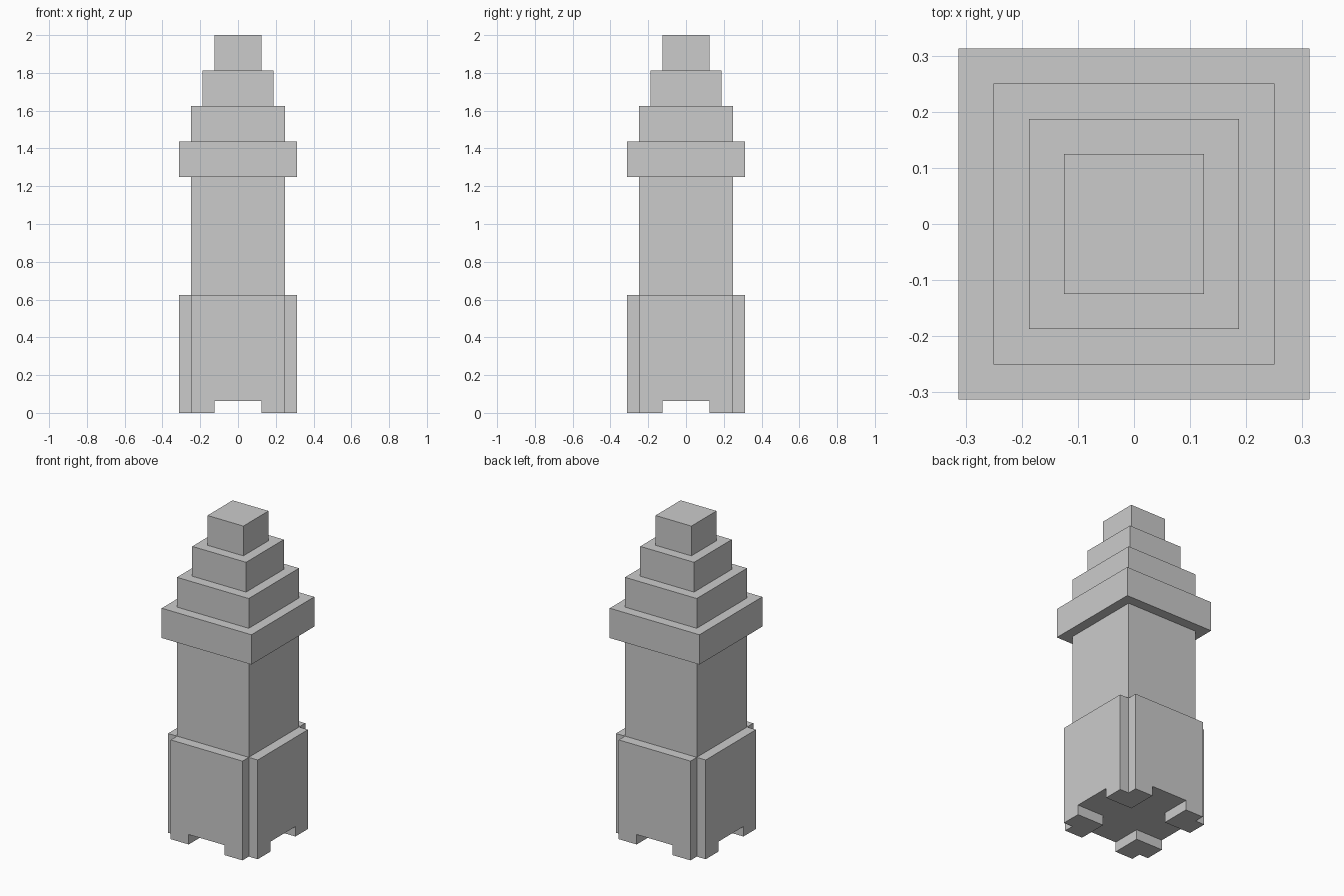
import bpy, bmesh

if "Cube" in bpy.data.objects:
    bpy.data.objects.remove(bpy.data.objects["Cube"])

U = 1 / 16  # block size


def square(h):
    return [(-h, -h), (h, -h), (h, h), (-h, h)]


def four_fold(points):
    """Repeat a run of outline points around the z axis."""
    out = []
    for _ in range(4):
        out += points
        points = [(-y, x) for x, y in points]
    return out


def prism(name, outlines, z0, z1):
    """Extrude one or more flat outlines from z0 to z1 (in blocks)."""
    bm = bmesh.new()
    for pts in outlines:
        face = bm.faces.new([bm.verts.new((x * U, y * U, z0 * U)) for x, y in pts])
        ext = bmesh.ops.extrude_face_region(bm, geom=[face], use_keep_orig=True)
        top = [v for v in ext["geom"] if isinstance(v, bmesh.types.BMVert)]
        bmesh.ops.translate(bm, verts=top, vec=(0, 0, (z1 - z0) * U))
    bmesh.ops.recalc_face_normals(bm, faces=bm.faces)
    mesh = bpy.data.meshes.new(name)
    bm.to_mesh(mesh)
    bm.free()
    obj = bpy.data.objects.new(name, mesh)
    bpy.context.collection.objects.link(obj)
    return obj


# Four corner feet, each with its outer corner notched
foot = [(2, 2), (5, 2), (5, 4), (4, 4), (4, 5), (2, 5)]
feet = [[(x * sx, y * sy) for x, y in foot] for sx in (1, -1) for sy in (1, -1)]
prism("feet", feet, 0, 1)

# Base with notched corners
prism("base", [four_fold([(5, -4), (5, 4), (4, 4)])], 1, 10)

# Shaft, cornice and stepped top
for name, half, z0, z1 in (
    ("shaft", 4, 10, 20),
    ("cornice", 5, 20, 23),
    ("lower_step", 4, 23, 26),
    ("middle_step", 3, 26, 29),
    ("cap", 2, 29, 32),
):
    prism(name, [square(half)], z0, z1)
